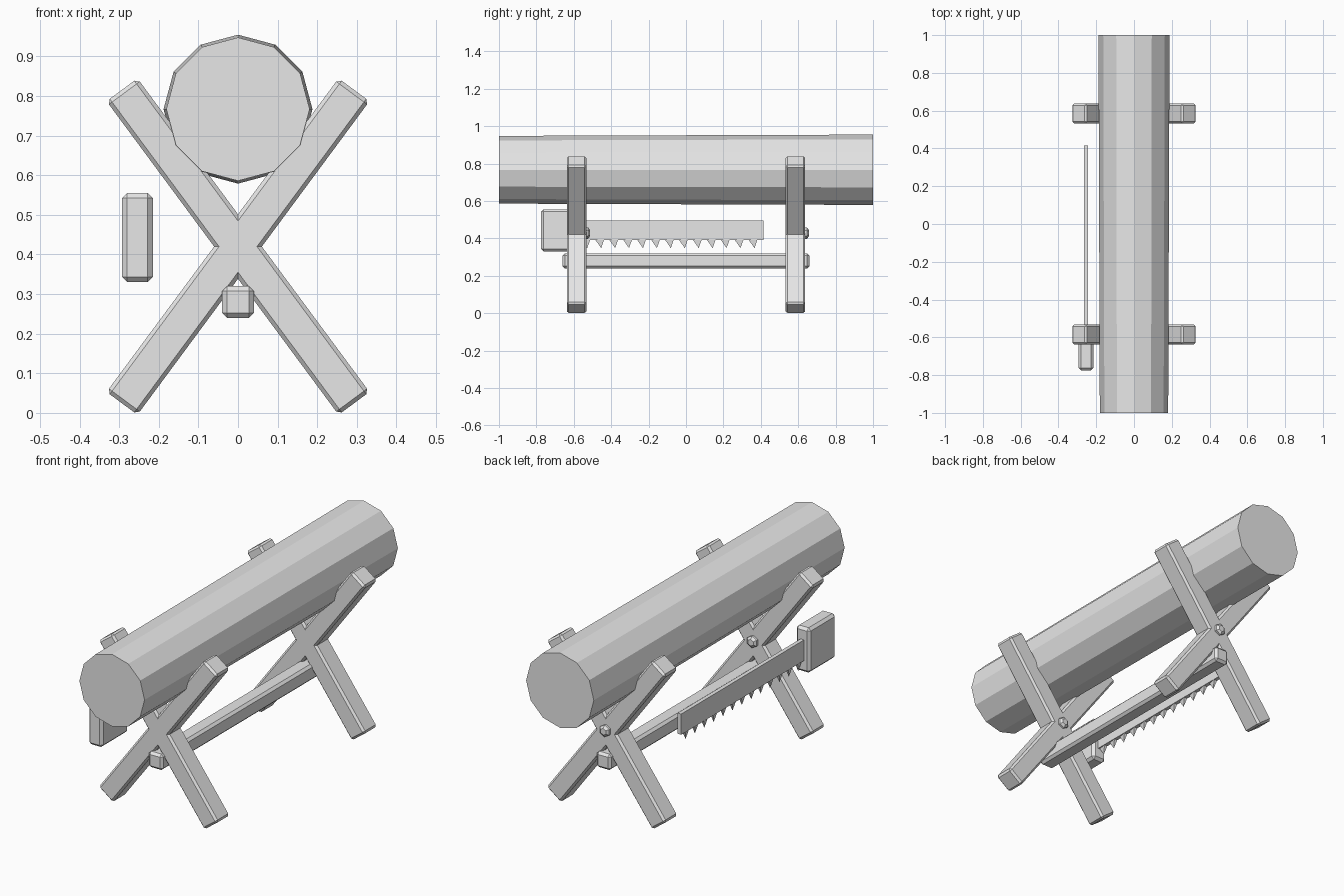
import bpy, bmesh, math
from mathutils import Matrix

cube = bpy.data.objects.get("Cube")
if cube:
    bpy.data.objects.remove(cube, do_unlink=True)

GREY = (0.8, 0.8, 0.8, 1.0)
grey = bpy.data.materials.new("plain_grey")
grey.use_nodes = True
grey.diffuse_color = GREY
grey.node_tree.nodes["Principled BSDF"].inputs["Base Color"].default_value = GREY


def finish(name, bm, location=(0, 0, 0), tilt=0.0):
    """Turn a bmesh into a flat shaded object, tilted about the y axis."""
    bmesh.ops.recalc_face_normals(bm, faces=bm.faces)
    mesh = bpy.data.meshes.new(name)
    bm.to_mesh(mesh)
    bm.free()
    mesh.materials.append(grey)
    obj = bpy.data.objects.new(name, mesh)
    obj.location = location
    obj.rotation_euler.y = tilt
    bpy.context.collection.objects.link(obj)
    return obj


def block(name, size, location, bevel=0.0, tilt=0.0):
    """Box with chamfered edges."""
    bm = bmesh.new()
    bmesh.ops.create_cube(bm, size=1)
    bmesh.ops.scale(bm, vec=size, verts=bm.verts)
    if bevel:
        bmesh.ops.bevel(bm, geom=bm.edges[:], offset=bevel, segments=1,
                        affect='EDGES', profile=0.5)
    return finish(name, bm, location, tilt)


def add_cone(bm, sides, r1, r2, depth, matrix):
    bmesh.ops.create_cone(bm, cap_ends=True, segments=sides, radius1=r1,
                          radius2=r2, depth=depth, matrix=matrix)


# Log: twelve sided, slightly thicker at the back
bm = bmesh.new()
add_cone(bm, 12, 0.188, 0.181, 2.0, Matrix.Rotation(math.pi / 2, 4, 'X'))
finish("log", bm, (0, 0, 0.767))

# Crossed legs and their bolts
LEAN = math.radians(36.5)
for end, y in (("front", -0.585), ("back", 0.585)):
    for side, sign in (("right", 1), ("left", -1)):
        block(f"{end}_{side}_leg", (0.097, 0.104, 0.985), (0, y, 0.42),
              0.01, sign * LEAN)
    bm = bmesh.new()
    to_back = Matrix.Rotation(-math.pi / 2, 4, 'X')
    add_cone(bm, 6, 0.03, 0.03, 0.012, to_back)
    add_cone(bm, 6, 0.03, 0.017, 0.01, Matrix.Translation((0, 0.011, 0)) @ to_back)
    finish(f"{end}_bolt", bm, (0, y + 0.056, 0.428))

# Stretcher joining the two crosses
block("stretcher", (0.08, 1.32, 0.08), (0, 0, 0.28), 0.012)

# Saw
SAW_X = -0.254
block("saw_handle", (0.078, 0.215, 0.225), (SAW_X, -0.667, 0.443), 0.013)
block("saw_blade", (0.02, 0.99, 0.104), (SAW_X, -0.08, 0.443))

# Saw teeth: thin three sided spikes pointing down
bm = bmesh.new()
for i in range(13):
    place = Matrix.Translation((0, -0.528 + i * 0.0745, 0))
    thin = Matrix.Diagonal((0.35, 1, 1, 1))
    point_down = Matrix.Rotation(math.pi, 4, 'X')
    add_cone(bm, 3, 0.032, 0.0, 0.046, place @ thin @ point_down)
finish("saw_teeth", bm, (SAW_X, 0, 0.371))
